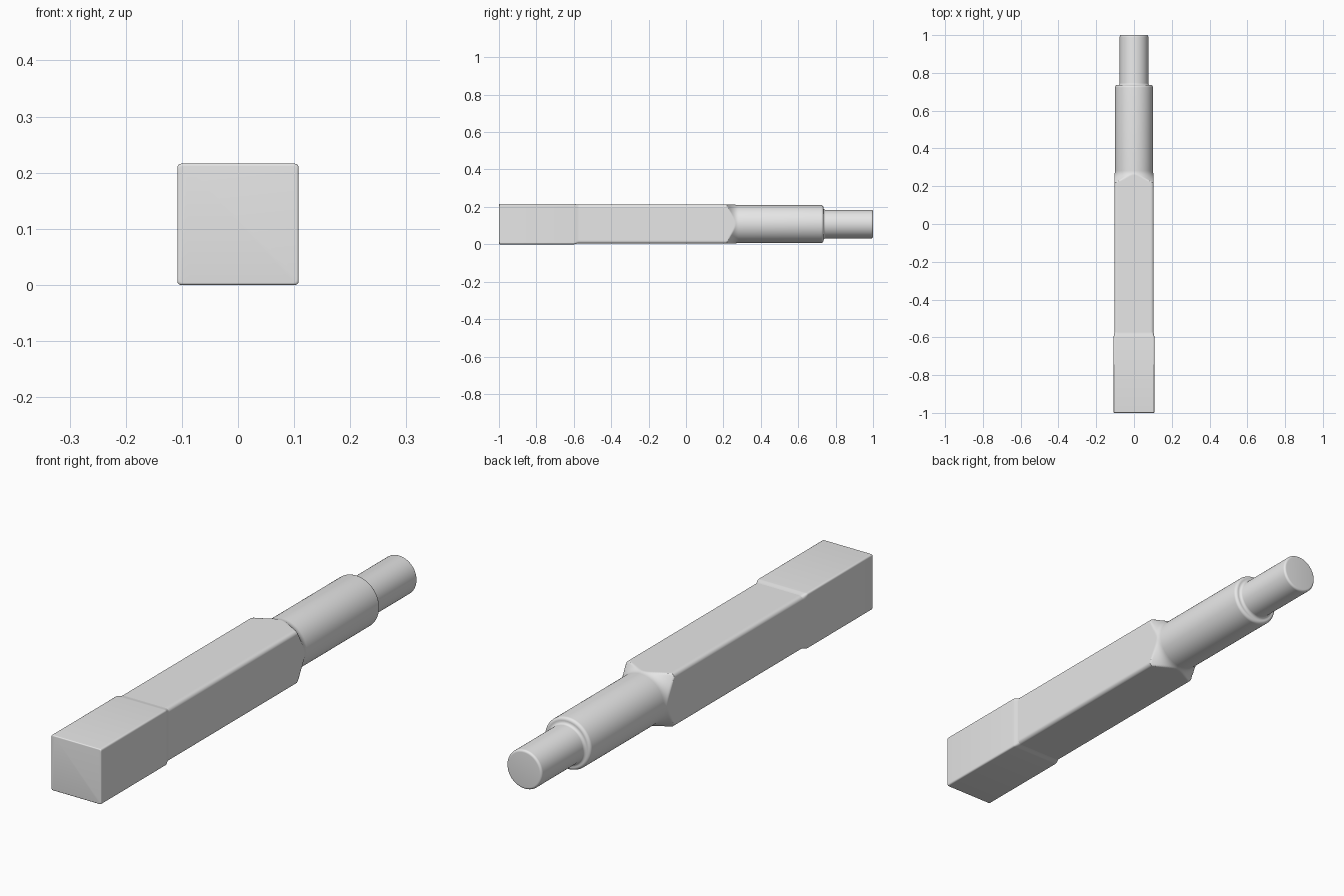
import bpy
import bmesh
from math import sin, cos, pi, sqrt, radians

default = bpy.data.objects.get("Cube")
if default:
    bpy.data.objects.remove(default)

SEGS = 128
AXIS_Z = 0.108

steel = bpy.data.materials.new("plain grey steel")
steel.use_nodes = True
GREY = (0.8, 0.8, 0.8, 1)
steel.diffuse_color = GREY
steel.node_tree.nodes["Principled BSDF"].inputs["Base Color"].default_value = GREY


def square_radius(t, half, r):
    """Polar radius of a square with corners rounded by r."""
    c, s = abs(cos(t)), abs(sin(t))
    big, small = max(c, s), min(c, s)
    inner = half - r
    if half * small / big <= inner:
        return half / big
    b = inner * (c + s)
    return b + sqrt(max(b * b - 2 * inner * inner + r * r, 0))


def loft(name, sections):
    """Skin sections (y, half width, corner radius, turning radius) along y."""
    bm = bmesh.new()
    rings = []
    for y, half, corner, turned in sections:
        ring = []
        for i in range(SEGS):
            u = 2 * pi * i / SEGS
            t = u + 0.15 * sin(4 * u)  # gather points near the corners
            rad = min(square_radius(t, half, corner), turned)
            ring.append(bm.verts.new((rad * cos(t), y, AXIS_Z + rad * sin(t))))
        rings.append(ring)
    for a, b in zip(rings, rings[1:]):
        for i in range(SEGS):
            j = (i + 1) % SEGS
            bm.faces.new((a[i], b[i], b[j], a[j]))
    bm.faces.new(rings[0])
    bm.faces.new(rings[-1][::-1])
    bmesh.ops.recalc_face_normals(bm, faces=bm.faces[:])
    mesh = bpy.data.meshes.new(name)
    bm.to_mesh(mesh)
    bm.free()
    mesh.materials.append(steel)
    obj = bpy.data.objects.new(name, mesh)
    bpy.context.collection.objects.link(obj)
    bpy.ops.object.select_all(action="DESELECT")
    obj.select_set(True)
    bpy.context.view_layer.objects.active = obj
    bpy.ops.object.shade_smooth_by_angle(angle=radians(30))
    return obj


def arc(y, r, dy, dr, outer):
    """Quarter-round profile points from (y, r) by (dy, dr)."""
    pts = []
    for k in range(7):
        a = k / 6 * pi / 2
        f, g = (sin(a), 1 - cos(a)) if outer else (1 - cos(a), sin(a))
        pts.append((y + dy * f, r + dr * g))
    return pts


def turned(points):
    return [(y, 1, 0.01, r) for y, r in points]


# Square head with softened front edges and a sloped shoulder at the back
head = [(y, h, 0.006, 1) for y, h in arc(-1, 0.104, 0.004, 0.004, False)]
head += [(-0.6, 0.108, 0.006, 1), (-0.594, 0.1075, 0.007, 1),
         (-0.585, 0.105, 0.011, 1), (-0.575, 0.104, 0.015, 1)]
loft("square_head", head)

# Square shank, its corners turned down by a concave flare to the round body
shank = [(-0.575, 0.104, 0.015, 1), (0.215, 0.104, 0.015, 1)]
for k in range(17):
    s = k / 16
    shank.append((0.22 + 0.06 * s, 0.104, 0.015, 0.101 + 0.041 * (1 - s) ** 2))
loft("square_shank", shank)

# Round body with a rounded rear rim
loft("round_body", turned([(0.28, 0.101)] + arc(0.723, 0.101, 0.012, -0.012, True)))

# End pin with a fillet at its base and an eased tip
pin = arc(0.735, 0.087, 0.011, -0.011, False)
pin += arc(0.991, 0.076, 0.009, -0.009, True)
loft("end_pin", turned(pin))
